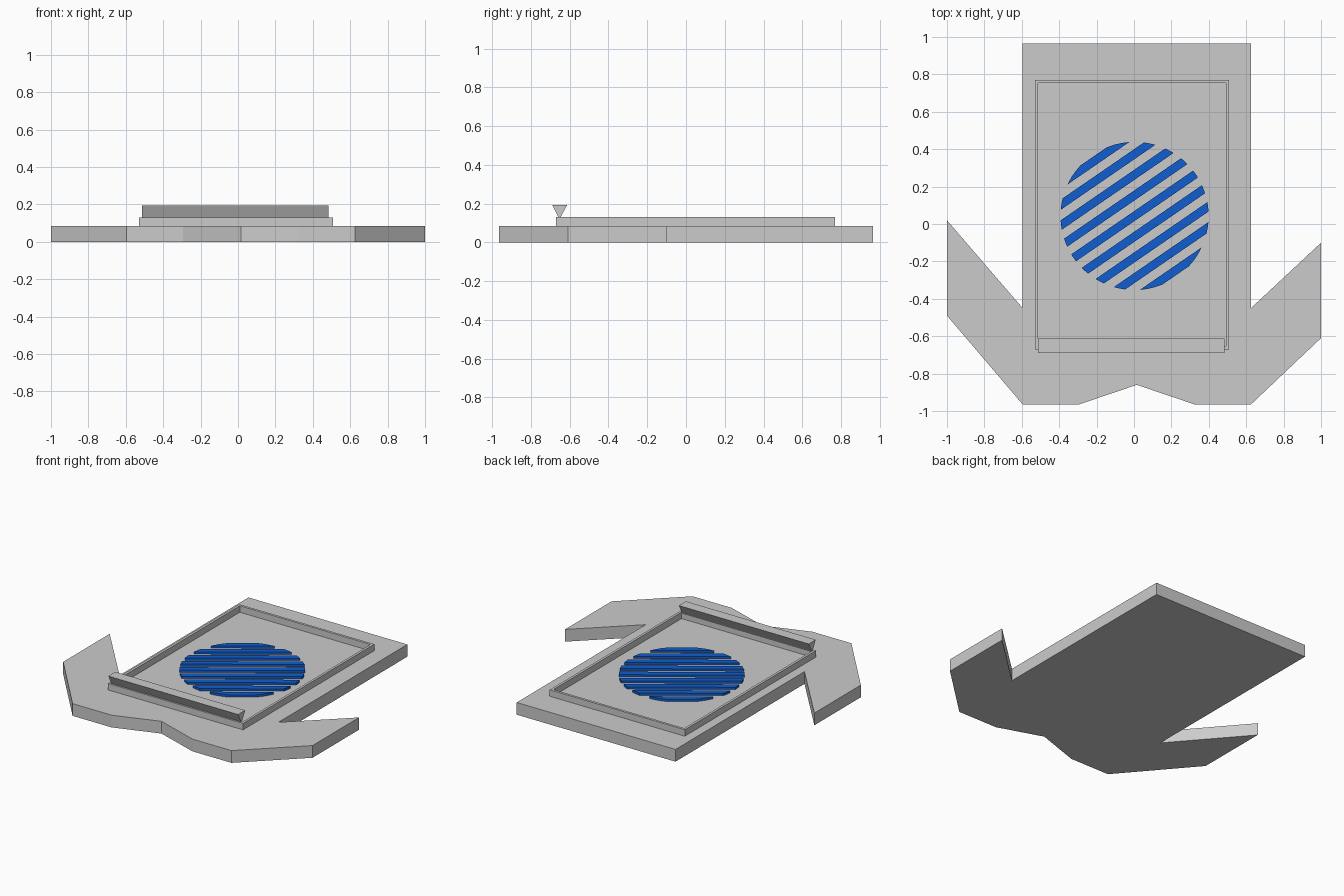
import bpy, bmesh, math

if "Cube" in bpy.data.objects:
    bpy.data.objects.remove(bpy.data.objects["Cube"])

BASE_TOP = 0.085
FRAME_TOP = 0.13


def finish(name, bm):
    bmesh.ops.recalc_face_normals(bm, faces=bm.faces)
    mesh = bpy.data.meshes.new(name)
    bm.to_mesh(mesh)
    bm.free()
    ob = bpy.data.objects.new(name, mesh)
    bpy.context.collection.objects.link(ob)
    return ob


def add_prism(bm, points, offset):
    """Add a closed solid: a 3D polygon swept along an offset."""
    face = bm.faces.new([bm.verts.new(p) for p in points])
    ext = bmesh.ops.extrude_face_region(bm, geom=[face], use_keep_orig=True)
    verts = [g for g in ext["geom"] if isinstance(g, bmesh.types.BMVert)]
    bmesh.ops.translate(bm, verts=verts, vec=offset)


# Base plate with two swept arms and a notched front edge
outline = [(-0.595, 0.965), (-0.595, -0.45), (-1, 0.02), (-1, -0.49),
           (-0.595, -0.965), (-0.295, -0.965), (0.015, -0.86), (0.325, -0.965),
           (0.625, -0.965), (1, -0.61), (1, -0.10), (0.625, -0.45), (0.625, 0.965)]
bm = bmesh.new()
add_prism(bm, [(x, y, 0) for x, y in outline], (0, 0, BASE_TOP))
finish("base_plate", bm)

# Thin raised rectangular frame
x0, x1, y0, y1, t = -0.53, 0.508, -0.67, 0.77, 0.017
outer = [(x0, y0), (x1, y0), (x1, y1), (x0, y1)]
inner = [(x0 + t, y0 + t), (x1 - t, y0 + t), (x1 - t, y1 - t), (x0 + t, y1 - t)]
bm = bmesh.new()
rings = [[bm.verts.new((x, y, z)) for x, y in loop]
         for loop, z in ((outer, BASE_TOP), (outer, FRAME_TOP),
                         (inner, FRAME_TOP), (inner, BASE_TOP))]
for a, b in zip(rings, rings[1:] + rings[:1]):
    for i in range(4):
        j = (i + 1) % 4
        bm.faces.new((a[i], a[j], b[j], b[i]))
finish("raised_frame", bm)

# Triangular bar standing on the front of the frame
bm = bmesh.new()
add_prism(bm, [(-0.513, -0.69, 0.193), (-0.513, -0.653, 0.12), (-0.513, -0.613, 0.193)],
          (0.997, 0, 0))
finish("front_bar", bm)

# Disc of diagonal stripes, each clipped to the circle
cx, cy, radius = 0.003, 0.043, 0.396
angle, pitch, half = math.radians(34.5), 0.091, 0.0225
ca, sa = math.cos(angle), math.sin(angle)
bm = bmesh.new()
for k in range(-4, 5):
    vs = [k * pitch + half * s for s in (-1, -0.5, 0, 0.5, 1)]
    right = [(math.sqrt(radius ** 2 - v * v), v) for v in vs]
    left = [(-u, v) for u, v in reversed(right)]
    add_prism(bm, [(cx + u * ca - v * sa, cy + u * sa + v * ca, BASE_TOP)
                   for u, v in right + left], (0, 0, 0.016))
stripes = finish("striped_disc", bm)
blue = bpy.data.materials.new("blue")
blue.diffuse_color = (0.005, 0.11, 0.62, 1)
blue.use_nodes = True
blue.node_tree.nodes["Principled BSDF"].inputs["Base Color"].default_value = blue.diffuse_color
stripes.data.materials.append(blue)
